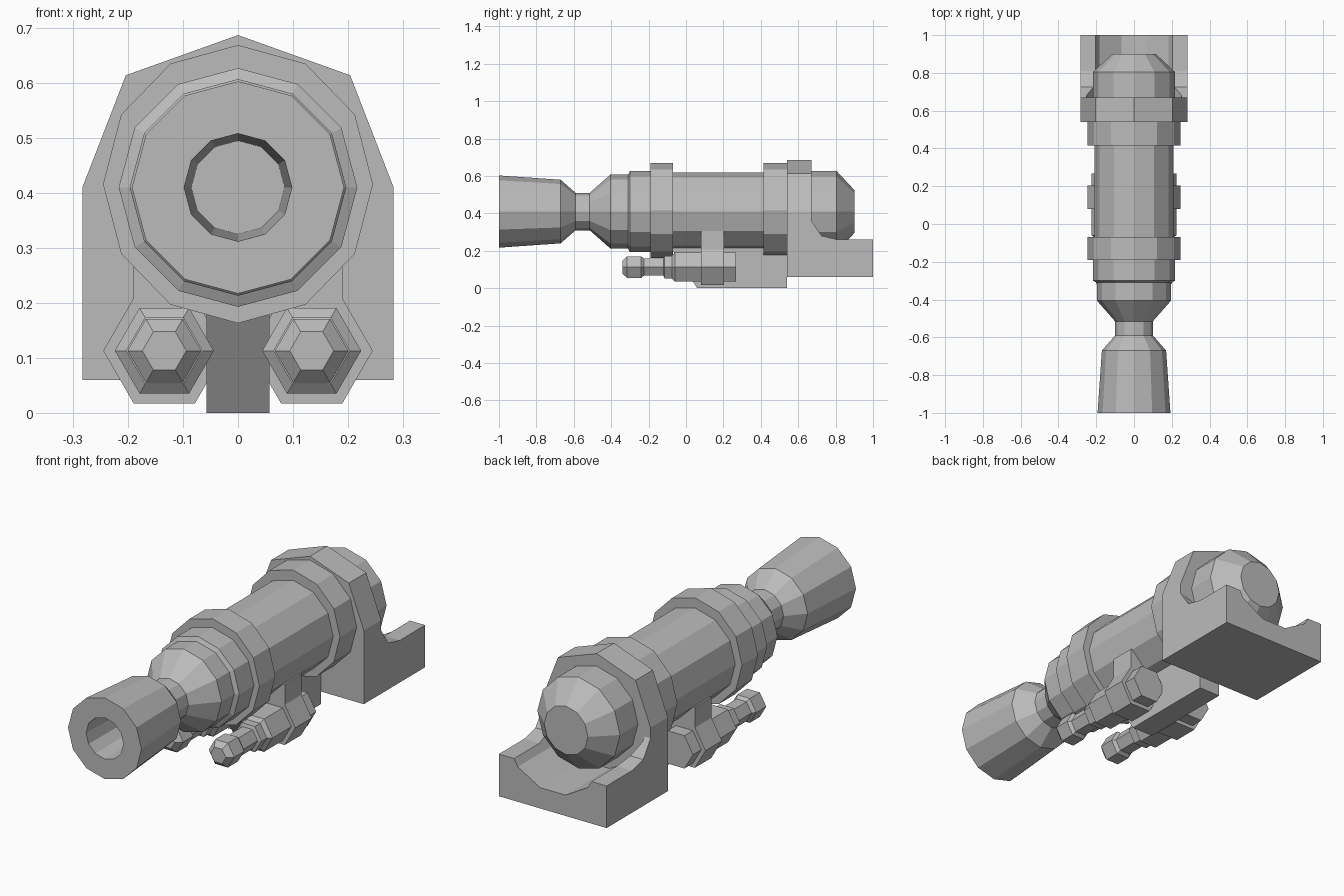
import bpy, bmesh
from math import sin, cos, pi

default = bpy.data.objects.get("Cube")
if default:
    bpy.data.objects.remove(default)

grey = bpy.data.materials.new("plain_grey")
grey.use_nodes = True
COLOUR = (0.5, 0.5, 0.5, 1)
grey.diffuse_color = COLOUR
grey.node_tree.nodes["Principled BSDF"].inputs["Base Color"].default_value = COLOUR


def finish(name, bm):
    bmesh.ops.recalc_face_normals(bm, faces=bm.faces)
    mesh = bpy.data.meshes.new(name)
    bm.to_mesh(mesh)
    bm.free()
    mesh.materials.append(grey)
    ob = bpy.data.objects.new(name, mesh)
    bpy.context.collection.objects.link(ob)
    return ob


def lathe(name, profile, sides, x=0, z=0.41, turn=0.0, squash=1.0):
    """Faceted body along y from (y, radius) stations, capped at both ends."""
    bm = bmesh.new()
    rings = []
    for y, r in profile:
        angles = [turn + 2 * pi * i / sides for i in range(sides)]
        rings.append([bm.verts.new((x + squash * r * cos(a), y, z + r * sin(a))) for a in angles])
    for a, b in zip(rings, rings[1:]):
        for i in range(sides):
            j = (i + 1) % sides
            bm.faces.new((a[i], a[j], b[j], b[i]))
    bm.faces.new(rings[0])
    bm.faces.new(rings[-1])
    return finish(name, bm)


def prism(name, outline, axis, start, end):
    """Extrude an outline: (x, z) along y, or (y, z) along x."""
    bm = bmesh.new()
    place = (lambda p, d: (p[0], d, p[1])) if axis == "y" else (lambda p, d: (d, p[0], p[1]))
    a = [bm.verts.new(place(p, start)) for p in outline]
    b = [bm.verts.new(place(p, end)) for p in outline]
    bm.faces.new(a)
    bm.faces.new(b)
    for i in range(len(outline)):
        j = (i + 1) % len(outline)
        bm.faces.new((a[i], a[j], b[j], b[i]))
    return finish(name, bm)


def cut(target, cutter):
    mod = target.modifiers.new("cut", "BOOLEAN")
    mod.operation = "DIFFERENCE"
    mod.solver = "EXACT"
    mod.object = cutter
    bpy.context.view_layer.objects.active = target
    bpy.ops.object.modifier_apply(modifier=mod.name)
    bpy.data.objects.remove(cutter)


# Barrel with flared muzzle, narrow neck, stepped sleeve and domed rear
lathe("barrel", [
    (-0.62, 0.085), (-1.0, 0.098), (-1.0, 0.193), (-0.67, 0.17), (-0.59, 0.1),
    (-0.515, 0.1), (-0.405, 0.197), (-0.31, 0.197), (-0.30, 0.217), (-0.10, 0.217),
    (-0.10, 0.21), (0.45, 0.21), (0.45, 0.217), (0.805, 0.217), (0.9, 0.115)], 12)

# Two raised bands
for name, y0, y1 in (("front_band", -0.19, -0.07), ("rear_band", 0.415, 0.54)):
    lathe(name, [(y0, 0.253), (y1, 0.253)], 12, z=0.416, squash=0.97)

# Clamp plate around the rear of the barrel
half = [(0.283, 0.06), (0.283, 0.41), (0.204, 0.614)]
prism("clamp", half + [(0, 0.687)] + [(-x, z) for x, z in reversed(half)], "y", 0.54, 0.67)

# Cradle base behind the clamp, hollowed under the barrel
cradle = prism("cradle", [(0.67, 0.06), (1.0, 0.06), (1.0, 0.26), (0.81, 0.26),
                          (0.725, 0.28), (0.67, 0.36)], "x", -0.283, 0.283)
cut(cradle, lathe("cradle_cutter", [(0.67, 0.26), (1.1, 0.26)], 12, turn=pi / 12))

# Centre rail under the barrel with a raked front
prism("rail", [(0.06, 0), (0.54, 0), (0.54, 0.24), (-0.07, 0.24), (-0.07, 0.2)],
      "x", -0.057, 0.057)

# Side cylinders with their collars and hangers
for side, s in (("left", 1), ("right", -1)):
    cx, cz = 0.134 * s, 0.113
    lathe(side + "_cylinder", [
        (-0.34, 0.04), (-0.315, 0.067), (-0.24, 0.067), (-0.225, 0.053), (-0.12, 0.053),
        (-0.115, 0.07), (-0.075, 0.07), (-0.06, 0.09), (0.267, 0.09)], 6, x=cx, z=cz)
    lathe(side + "_collar", [(0.08, 0.111), (0.204, 0.111)], 6, x=cx, z=cz)
    prism(side + "_hanger", [(0.08 * s, 0.15), (0.19 * s, 0.15), (0.19 * s, 0.305),
                             (0.08 * s, 0.305)], "y", 0.08, 0.204)
